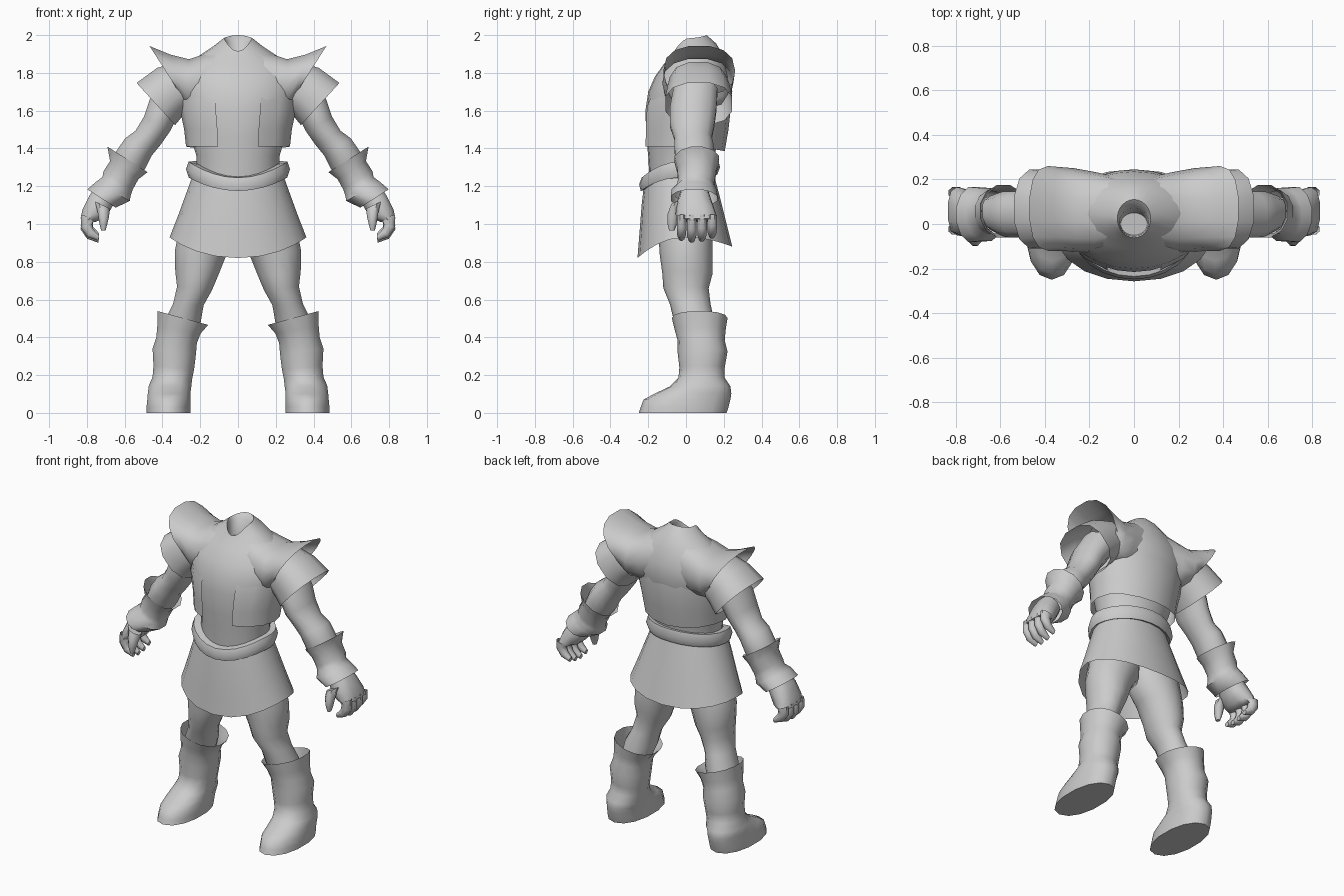
import bpy, bmesh, math

GREY = bpy.data.materials.new("light grey")
GREY.diffuse_color = (0.6, 0.6, 0.6, 1)


def power(v, e):
    return math.copysign(abs(v) ** (2 / e), v)


def body_ring(zf, zs, zb, rx, yf, yb, n, e=2.0):
    """Level ring whose height varies from front to side to back."""
    pts = []
    for i in range(n):
        a = math.tau * i / n
        c, s = power(math.cos(a), e), power(math.sin(a), e)
        z = zs + ((zf if c > 0 else zb) - zs) * c * c
        pts.append((rx * s, (yf + yb) / 2 + (yf - yb) / 2 * c, z))
    return pts


def limb_ring(ax, az, bx, bz, y0, y1, n, e=2.0):
    """Ring spanning from outer point A to inner point B, and from y0 to y1."""
    pts = []
    for i in range(n):
        a = math.tau * (i + 0.5) / n
        c, s = power(math.cos(a), e), power(math.sin(a), e)
        pts.append(((ax + bx) / 2 + (ax - bx) / 2 * c, (y0 + y1) / 2 + (y1 - y0) / 2 * s,
                    (az + bz) / 2 + (az - bz) / 2 * c))
    return pts


def loft(name, ring, specs, n, e=2.0, caps=(False, False), mirror=False, skip=None, angle=50):
    bm = bmesh.new()
    rows = [[bm.verts.new(p) for p in ring(*s, n, e)] for s in specs]
    for r0, r1 in zip(rows, rows[1:]):
        for i in range(n):
            j = (i + 1) % n
            if not (skip and skip(i, n)):
                bm.faces.new((r0[i], r0[j], r1[j], r1[i]))
    if caps[0]:
        bm.faces.new(rows[0])
    if caps[1]:
        bm.faces.new(rows[-1])
    bmesh.ops.delete(bm, geom=[v for v in bm.verts if not v.link_faces], context='VERTS')
    bmesh.ops.recalc_face_normals(bm, faces=bm.faces)
    me = bpy.data.meshes.new(name)
    bm.to_mesh(me)
    bm.free()
    me.materials.append(GREY)
    me.shade_smooth()
    me.set_sharp_from_angle(angle=math.radians(angle))
    ob = bpy.data.objects.new(name, me)
    bpy.context.collection.objects.link(ob)
    if mirror:
        ob.modifiers.new("mirror", 'MIRROR').use_mirror_merge = False
    return ob


# Torso from waist to the open neck, with the lining inside the collar
loft("torso", body_ring, [
    (1.18, 1.22, 1.22, .215, -.19, .14),
    (1.36, 1.36, 1.36, .22, -.20, .15),
    (1.46, 1.46, 1.46, .25, -.21, .175),
    (1.60, 1.60, 1.60, .295, -.215, .22),
    (1.70, 1.70, 1.70, .32, -.20, .245),
    (1.78, 1.79, 1.79, .31, -.165, .235),
    (1.85, 1.875, 1.88, .23, -.115, .205),
    (1.89, 1.945, 1.955, .125, -.08, .16),
    (1.915, 1.985, 2.0, .075, -.062, .11),
    (1.90, 1.96, 1.97, .066, -.055, .07),
    (1.86, 1.87, 1.87, .06, -.05, .05)], 24, caps=(False, True))

# Lower vest, open at the front
loft("vest", body_ring, [
    (1.41, 1.41, 1.385, .275, -.23, .205),
    (1.50, 1.50, 1.50, .285, -.23, .225),
    (1.62, 1.62, 1.62, .31, -.224, .238),
    (1.69, 1.69, 1.69, .318, -.195, .235)], 16, skip=lambda i, n: i in (0, n - 1))

# Belt dipping at the front
loft("belt", body_ring, [
    (1.18, 1.26, 1.27, .235, -.215, .14),
    (1.175, 1.245, 1.26, .26, -.24, .165),
    (1.21, 1.29, 1.30, .275, -.248, .18),
    (1.245, 1.33, 1.345, .262, -.235, .17),
    (1.25, 1.32, 1.34, .215, -.195, .135)], 24)

# Flared skirt
loft("skirt", body_ring, [
    (1.21, 1.28, 1.29, .232, -.222, .14),
    (1.10, 1.16, 1.16, .275, -.235, .175),
    (.97, 1.05, 1.02, .315, -.245, .21),
    (.82, .93, .88, .362, -.257, .245)], 20, e=2.15)

# Shoulder yoke flaring to a winged edge
loft("shoulder_wing", limb_ring, [
    (.08, 1.935, .10, 1.60, -.10, .215),
    (.17, 1.905, .20, 1.60, -.125, .235),
    (.26, 1.875, .275, 1.61, -.125, .25),
    (.36, 1.90, .295, 1.65, -.12, .255),
    (.47, 1.945, .30, 1.68, -.12, .26)], 14, e=2.4, mirror=True)

# Short sleeve under the wing
loft("sleeve", limb_ring, [
    (.33, 1.86, .24, 1.62, -.09, .22),
    (.43, 1.83, .29, 1.57, -.10, .235),
    (.54, 1.75, .33, 1.52, -.115, .25)], 12, e=2.4, mirror=True)

# Arm
loft("arm", limb_ring, [
    (.40, 1.78, .27, 1.62, -.07, .17),
    (.47, 1.66, .325, 1.55, -.09, .165),
    (.50, 1.57, .36, 1.485, -.09, .155),
    (.545, 1.495, .41, 1.415, -.065, .14),
    (.60, 1.455, .455, 1.36, -.065, .15),
    (.645, 1.39, .49, 1.29, -.06, .15),
    (.69, 1.29, .56, 1.20, -.03, .13)], 12, mirror=True)

# Forearm guard with flared ends
loft("bracer", limb_ring, [
    (.695, 1.412, .475, 1.272, -.065, .18),
    (.68, 1.335, .525, 1.235, -.05, .165),
    (.715, 1.28, .555, 1.18, -.045, .155),
    (.72, 1.25, .565, 1.15, -.05, .15),
    (.755, 1.225, .57, 1.12, -.08, .165),
    (.80, 1.185, .645, 1.085, -.085, .17)], 12, mirror=True)

# Hand: palm, thumb and four curled fingers
loft("palm", limb_ring, [
    (.75, 1.21, .64, 1.13, -.03, .12),
    (.79, 1.15, .675, 1.07, -.05, .14),
    (.825, 1.08, .715, 1.025, -.055, .16),
    (.835, 1.03, .755, 1.01, -.05, .165)], 10, e=2.4, caps=(True, True), mirror=True)
loft("thumb", limb_ring, [
    (.76, 1.12, .675, 1.08, -.08, .0),
    (.745, 1.06, .68, 1.04, -.10, -.03),
    (.735, 1.0, .69, 1.0, -.10, -.045),
    (.725, .965, .70, .965, -.09, -.06)], 8, caps=(True, True), mirror=True)
for k, name in enumerate(("index", "middle", "ring", "little")):
    y, up = -.05 + .054 * k, (.0, -.01, -.005, .012)[k]
    loft(name + "_finger", limb_ring, [
        (.835, 1.05, .755, 1.03, y, y + .055),
        (.835, .98 + up, .77, 1.0 + up, y, y + .055),
        (.80, .93 + up, .765, .975 + up, y, y + .052),
        (.74, .91 + up, .735, .94 + up, y + .01, y + .042)],
        8, caps=(False, True), mirror=True)

# Leg
loft("leg", limb_ring, [
    (.22, 1.16, -.01, 1.02, -.15, .12),
    (.31, 1.0, .0, .90, -.145, .14),
    (.337, .86, .06, .83, -.14, .14),
    (.335, .75, .105, .72, -.125, .14),
    (.325, .67, .135, .65, -.12, .12),
    (.345, .58, .18, .57, -.085, .13),
    (.385, .50, .195, .48, -.065, .15),
    (.40, .40, .23, .38, -.03, .16)], 14, mirror=True)

# Boot with slanted cuff, bulged shaft and wide toe
loft("boot", limb_ring, [
    (.43, .54, .155, .465, -.075, .22),
    (.43, .46, .195, .42, -.06, .21),
    (.435, .40, .215, .37, -.045, .205),
    (.455, .34, .22, .31, -.045, .22),
    (.45, .25, .23, .23, -.035, .205),
    (.455, .19, .24, .18, -.04, .205),
    (.475, .145, .245, .135, -.085, .235),
    (.48, .105, .25, .10, -.165, .24),
    (.483, .07, .25, .07, -.225, .235),
    (.487, .03, .25, .03, -.24, .225),
    (.487, .0, .25, .0, -.25, .215)], 14, e=2.15, caps=(False, True), mirror=True)
